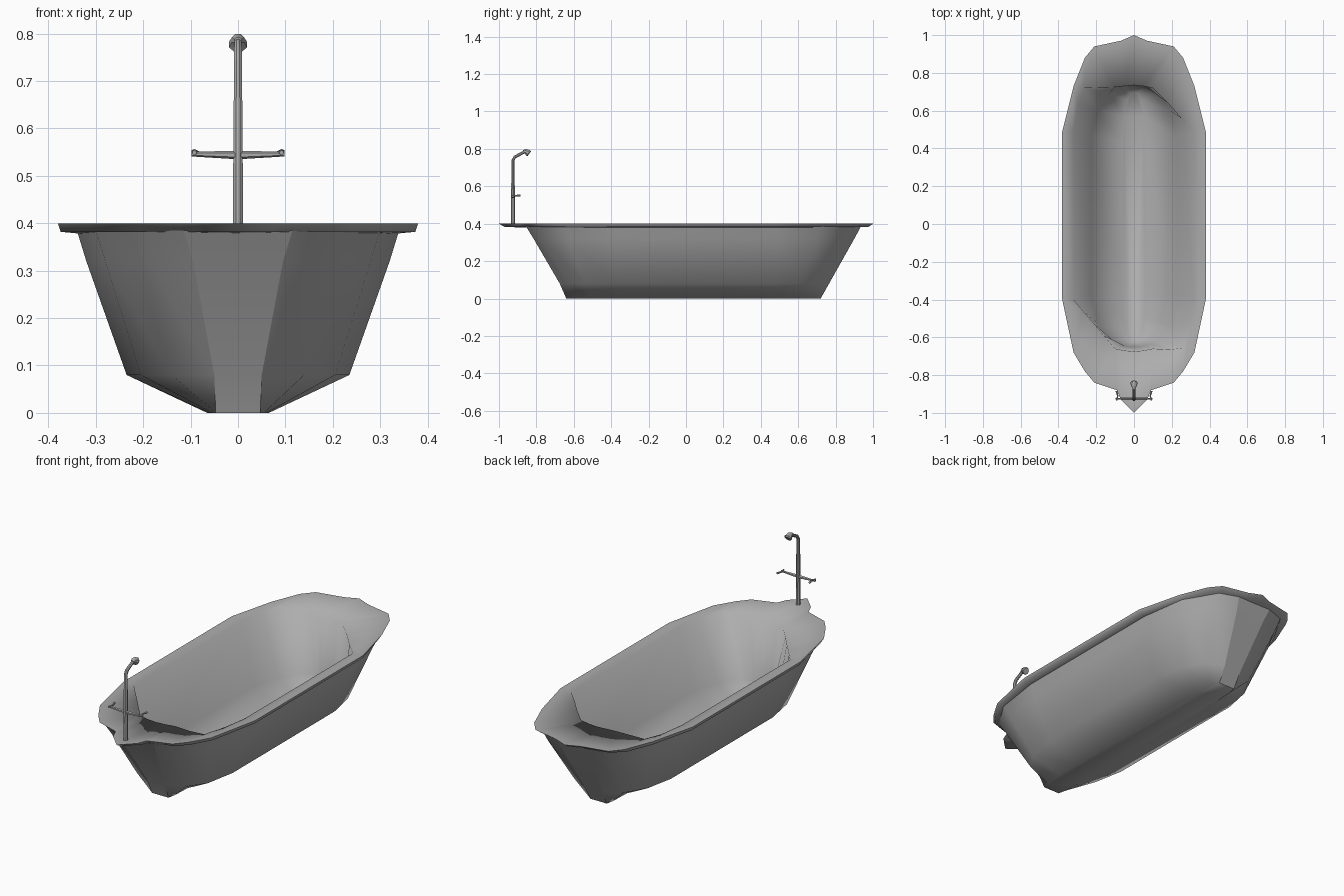
import bpy, bmesh, math
from mathutils import Vector

old = bpy.data.objects.get("Cube")
if old:
    bpy.data.objects.remove(old)

GREY = (0.42, 0.42, 0.42, 1)
grey = bpy.data.materials.new("enamel grey")
grey.use_nodes = True
grey.diffuse_color = GREY
grey.node_tree.nodes["Principled BSDF"].inputs["Base Color"].default_value = GREY


def finish(name, bm, angle):
    bmesh.ops.recalc_face_normals(bm, faces=bm.faces)
    mesh = bpy.data.meshes.new(name)
    bm.to_mesh(mesh)
    bm.free()
    mesh.materials.append(grey)
    obj = bpy.data.objects.new(name, mesh)
    bpy.context.collection.objects.link(obj)
    bpy.ops.object.select_all(action="DESELECT")
    obj.select_set(True)
    bpy.context.view_layer.objects.active = obj
    bpy.ops.object.shade_smooth_by_angle(angle=math.radians(angle))
    return obj


def loft(name, rings, angle, cap_first=False):
    bm = bmesh.new()
    loops = [[bm.verts.new(p) for p in ring] for ring in rings]
    for a, b in zip(loops, loops[1:]):
        for i in range(len(a)):
            j = (i + 1) % len(a)
            bm.faces.new((a[i], a[j], b[j], b[i]))
    if cap_first:
        bm.faces.new(loops[0])
    bm.faces.new(loops[-1])
    return finish(name, bm, angle)


def level(half, z, other=None):
    """Ring at height z from a half outline, closed by its mirror or another half."""
    back = [(-x, y) for x, y in reversed(other or half) if x > 0]
    return [(x, y, z) for x, y in half + back]


def blend(a, b, t):
    return [tuple(Vector(p).lerp(Vector(q), t)) for p, q in zip(a, b)]


# Rim with pointed tap shelf, and inner basin with two corners cut straight
outline = [(0, -1), (0.07, -0.93), (0.09, -0.88), (0.21, -0.84), (0.26, -0.78), (0.32, -0.68), (0.38, -0.4),
           (0.38, 0.49), (0.32, 0.73), (0.26, 0.88), (0.21, 0.94), (0.07, 0.97), (0, 1)]
inner_left = [(0, -0.675), (0.05, -0.67), (0.1, -0.66), (0.19, -0.665), (0.265, -0.655), (0.3, -0.53),
              (0.32, -0.4), (0.32, 0.49), (0.25, 0.56), (0.18, 0.64), (0.1, 0.72), (0.05, 0.73), (0, 0.735)]
inner_right = [(0, -0.675), (0.05, -0.67), (0.1, -0.66), (0.16, -0.59), (0.21, -0.53), (0.27, -0.46),
               (0.32, -0.4), (0.32, 0.49), (0.3, 0.63), (0.265, 0.72), (0.1, 0.725), (0.05, 0.73), (0, 0.735)]
bend = [(0, -0.65), (0.03, -0.65), (0.05, -0.645), (0.09, -0.635), (0.13, -0.615), (0.19, -0.53), (0.225, -0.38),
        (0.225, 0.46), (0.19, 0.6), (0.13, 0.69), (0.06, 0.73), (0.03, 0.735), (0, 0.735)]
floor = [(x * 0.27, y * 0.95) for x, y in bend]
edge = level(outline, 0.4)
lip = level(inner_left, 0.395, inner_right)
tuck = [(x, y, 0.378) for x, y, z in blend(edge, lip, 0.8)]
under = [(x, y, 0.382) for x, y, z in blend(edge, lip, 0.1)]
loft("rim_and_basin", [tuck, under, edge, lip, level(bend, 0.09), level(floor, 0.012)], 95)

# Outer body with a narrow flat panel at each end
top = [(0.115, -0.855), (0.2, -0.815), (0.3, -0.66), (0.34, -0.4),
       (0.34, 0.49), (0.3, 0.73), (0.2, 0.9), (0.1, 0.935)]
shoulder = [(0.095, -0.815), (0.19, -0.77), (0.28, -0.63), (0.32, -0.39),
            (0.32, 0.48), (0.28, 0.7), (0.19, 0.865), (0.085, 0.9)]
chine = [(0.05, -0.675), (0.14, -0.635), (0.205, -0.54), (0.235, -0.38),
         (0.235, 0.46), (0.205, 0.61), (0.14, 0.72), (0.05, 0.765)]
keel = [(0.047, -0.64), (0.055, -0.6), (0.06, -0.5), (0.065, -0.36),
        (0.065, 0.45), (0.06, 0.57), (0.055, 0.68), (0.047, 0.72)]
body = loft("outer_body", [level(top, 0.385), level(shoulder, 0.32), level(chine, 0.08), level(keel, 0)], 60)

# Crisp upright edges beside the end panels
for e in body.data.edges:
    a, b = (body.data.vertices[i].co for i in e.vertices)
    if abs(a.z - b.z) > 0.01 and max(abs(a.x), abs(b.x)) < 0.12 and min(abs(a.y), abs(b.y)) > 0.63:
        e.use_edge_sharp = True


def tube(name, path, radii, sides=8, angle=40):
    """Sweep a polygon along a path, with a radius at each point."""
    pts = [Vector(p) for p in path]
    rings = []
    for i, p in enumerate(pts):
        d = (pts[min(i + 1, len(pts) - 1)] - pts[max(i - 1, 0)]).normalized()
        u = Vector((1, 0, 0)) if abs(d.x) < 0.9 else Vector((0, 1, 0))
        v = d.cross(u).normalized()
        turn = [2 * math.pi * (k + 0.5) / sides for k in range(sides)]
        rings.append([p + radii[i] * (u * math.cos(a) + v * math.sin(a)) for a in turn])
    return loft(name, rings, angle, cap_first=True)


# Tap: riser with a bent neck, flared head and crossbar
TAP_Y = -0.925
tube("tap_riser", [(0, TAP_Y, 0.395), (0, TAP_Y, 0.74), (0, -0.915, 0.757), (0, -0.86, 0.786)],
     [0.012, 0.009, 0.009, 0.008])
tube("tap_head", [(0, -0.872, 0.785), (0, -0.858, 0.787), (0, -0.842, 0.777), (0, -0.838, 0.774)],
     [0.008, 0.014, 0.02, 0.017])
tube("crossbar", [(-0.098, TAP_Y, 0.546), (0, TAP_Y, 0.544), (0.098, TAP_Y, 0.546)],
     [0.005, 0.009, 0.005], sides=6)

# Handles at the crossbar ends
for side, word in ((-1, "right"), (1, "left")):
    tube(word + "_handle", [(side * 0.092, -0.935, 0.549), (side * 0.086, -0.91, 0.55),
                            (side * 0.093, -0.885, 0.551)], [0.005, 0.004, 0.006], sides=6)
